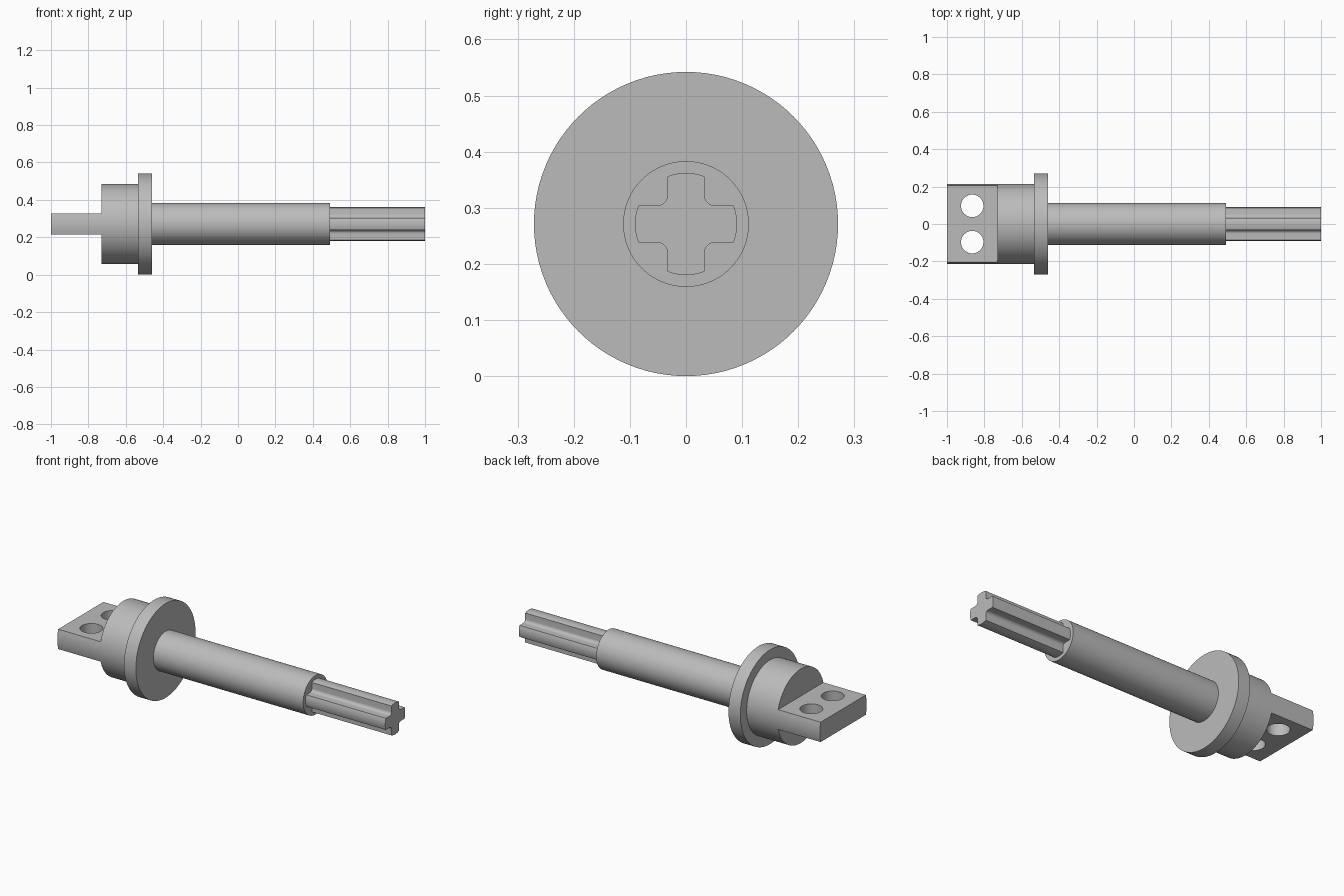
import bpy, bmesh, math

if "Cube" in bpy.data.objects:
    bpy.data.objects.remove(bpy.data.objects["Cube"])

CZ = 0.271          # height of the shaft axis
SEG = 96

steel = bpy.data.materials.new("grey steel")
steel.diffuse_color = (0.5, 0.5, 0.5, 1)
steel.use_nodes = True
steel.node_tree.nodes["Principled BSDF"].inputs["Base Color"].default_value = steel.diffuse_color


def finish(bm, name):
    bmesh.ops.recalc_face_normals(bm, faces=bm.faces)
    me = bpy.data.meshes.new(name)
    bm.to_mesh(me)
    bm.free()
    ob = bpy.data.objects.new(name, me)
    bpy.context.collection.objects.link(ob)
    me.materials.append(steel)
    return ob


def smooth(ob):
    bpy.ops.object.select_all(action='DESELECT')
    ob.select_set(True)
    bpy.context.view_layer.objects.active = ob
    bpy.ops.object.shade_smooth_by_angle(angle=math.radians(30))


def lathe(name, profile):
    """Closed solid from (x, radius) steps turned about the shaft axis."""
    bm = bmesh.new()
    rings = [[bm.verts.new((x, r * math.cos(2 * math.pi * i / SEG),
                            CZ + r * math.sin(2 * math.pi * i / SEG)))
              for i in range(SEG)] for x, r in profile]
    for a, b in zip(rings, rings[1:]):
        for i in range(SEG):
            j = (i + 1) % SEG
            bm.faces.new((a[i], a[j], b[j], b[i]))
    bm.faces.new(rings[0])
    bm.faces.new(rings[-1])
    return finish(bm, name)


def extrude(name, outline, x0, x1):
    """Prism along x from a (y, z) outline around the shaft axis."""
    bm = bmesh.new()
    face = bm.faces.new([bm.verts.new((x0, y, CZ + z)) for y, z in outline])
    ext = bmesh.ops.extrude_face_region(bm, geom=[face], use_keep_orig=True)
    for v in ext["geom"]:
        if isinstance(v, bmesh.types.BMVert):
            v.co.x = x1
    return finish(bm, name)


def arc(cy, cz, r, a0, a1, n):
    return [(cy + r * math.cos(a0 + (a1 - a0) * i / n),
             cz + r * math.sin(a0 + (a1 - a0) * i / n)) for i in range(n + 1)]


# Collar, flange and round shaft
smooth(lathe("collar_flange_shaft", [
    (-0.73, 0.213), (-0.535, 0.213), (-0.535, 0.271), (-0.46, 0.271),
    (-0.46, 0.112), (0.493, 0.112)]))

# Cross-shaped drive end: four rounded arms with filleted inner corners
R, W, F = 0.091, 0.033, 0.018
tip = math.asin(W / R)
quarter = arc(0, 0, R, -tip, tip, 8) + \
    arc(W + F, W + F, F, -math.pi / 2, -math.pi, 6)
cross = []
for k in range(4):
    c, s = round(math.cos(k * math.pi / 2)), round(math.sin(k * math.pi / 2))
    cross += [(c * y - s * z, s * y + c * z) for y, z in quarter]
smooth(extrude("cross_drive_end", cross, 0.493, 1.0))

# Flat mounting tongue with curved sides
R, H = 0.213, 0.057
side = math.asin(H / R)
outline = arc(0, 0, R, -side, side, 8) + \
    arc(0, 0, R, math.pi - side, math.pi + side, 8)
tongue = extrude("mounting_tongue", outline, -1.0, -0.73)

# Two bolt holes through the tongue
for y in (-0.097, 0.097):
    bpy.ops.mesh.primitive_cylinder_add(vertices=48, radius=0.06, depth=0.4,
                                        location=(-0.865, y, CZ))
    cutter = bpy.context.object
    cutter.name = "hole_cutter"
    cutter.data.materials.append(steel)
    mod = tongue.modifiers.new("hole", 'BOOLEAN')
    mod.operation = 'DIFFERENCE'
    mod.solver = 'EXACT'
    mod.object = cutter
    bpy.context.view_layer.objects.active = tongue
    bpy.ops.object.modifier_apply(modifier="hole")
    bpy.data.objects.remove(cutter)
smooth(tongue)
